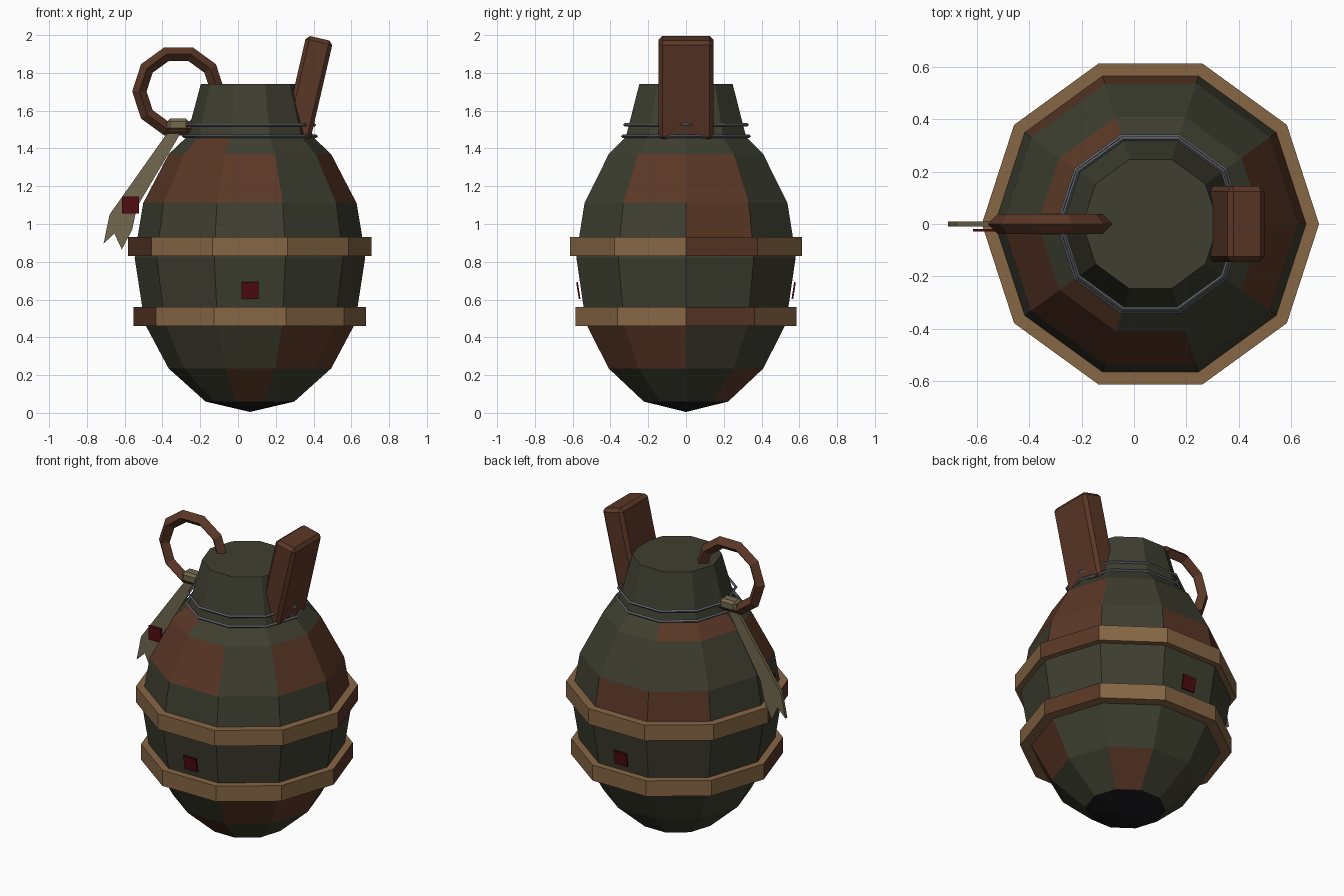
import bpy, bmesh
from math import sin, cos, tau, radians
from mathutils import Matrix, Vector

if "Cube" in bpy.data.objects:
    bpy.data.objects.remove(bpy.data.objects["Cube"])

SIDES = 10
AXIS_X = 0.063


def material(name, r, g, b):
    col = [((c / 255 + 0.055) / 1.055) ** 2.4 for c in (r, g, b)] + [1]
    m = bpy.data.materials.new(name)
    m.use_nodes = True
    m.diffuse_color = col
    m.node_tree.nodes["Principled BSDF"].inputs["Base Color"].default_value = col
    return m


OLIVE = material("olive", 62, 63, 48)
BROWN = material("rust brown", 90, 55, 38)
TAN = material("leather tan", 134, 102, 68)
CLOTH = material("faded cloth", 114, 104, 78)
RED = material("dark red", 80, 12, 16)
STEEL = material("wire grey", 92, 95, 100)
BLACK = material("soot black", 26, 26, 29)


def finish(name, bm, *mats):
    bmesh.ops.recalc_face_normals(bm, faces=bm.faces)
    me = bpy.data.meshes.new(name)
    bm.to_mesh(me)
    bm.free()
    ob = bpy.data.objects.new(name, me)
    for m in mats:
        me.materials.append(m)
    bpy.context.collection.objects.link(ob)
    return ob


def lathe(name, profile, mats, rule=lambda row, k: 0, closed=False):
    """Revolve (radius, z) points; rule picks a material per row and side."""
    bm = bmesh.new()
    rings = []
    for r, z in profile:
        if r == 0:
            rings.append([bm.verts.new((AXIS_X, 0, z))] * SIDES)
        else:
            rings.append([bm.verts.new((AXIS_X + r * cos(tau * k / SIDES),
                                        r * sin(tau * k / SIDES), z))
                          for k in range(SIDES)])
    if closed:
        rings.append(rings[0])
    for row, (a, b) in enumerate(zip(rings, rings[1:])):
        for k in range(SIDES):
            n = (k + 1) % SIDES
            corners = list(dict.fromkeys((a[k], a[n], b[n], b[k])))
            bm.faces.new(corners).material_index = rule(row, k)
    return finish(name, bm, *mats)


def box(name, size, place, mat, bevel=0.0):
    bm = bmesh.new()
    bmesh.ops.create_cube(bm, size=1, matrix=Matrix.Diagonal((*size, 1)))
    if bevel:
        bmesh.ops.bevel(bm, geom=bm.edges[:], offset=bevel, segments=1, affect='EDGES')
    bm.transform(place)
    return finish(name, bm, mat)


# Body: faceted egg with a tapered neck and camouflage patches
BODY = [(0, 0.005), (0.235, 0.06), (0.43, 0.235), (0.55, 0.46), (0.57, 0.56),
        (0.61, 0.82), (0.595, 0.93), (0.565, 1.11), (0.43, 1.37), (0.335, 1.46),
        (0.26, 1.74), (0, 1.74)]
PATCHES = {1: {1, 7}, 2: {8, 9}, 6: {0, 2, 3}, 7: {0, 5, 6, 7, 9}, 8: {3, 4, 6}}


def camo(row, k):
    if row == 0:
        return 2
    return int(k in PATCHES.get(row, ()))


lathe("body", BODY, (OLIVE, BROWN, BLACK), camo)

# Two bands around the body, each with two rust sides on the outer wall
for name, r, z in (("upper_band", 0.645, 0.83), ("lower_band", 0.615, 0.46)):
    lathe(name, [(r - 0.1, z), (r, z), (r, z + 0.1), (r - 0.1, z + 0.1)], (TAN, BROWN),
          lambda row, k: int(row == 1 and k in (0, 5)), closed=True)

# Wire loops around the neck
for name, r, z in (("lower_wire", 0.352, 1.465), ("upper_wire", 0.342, 1.525)):
    t = 0.009
    lathe(name, [(r - t, z), (r, z - t), (r + t, z), (r, z + t)], (STEEL,), closed=True)

# Leaning lever on the left of the neck
box("lever", (0.145, 0.29, 0.54),
    Matrix.Translation((0.372, 0, 1.72)) @ Matrix.Rotation(radians(13), 4, 'Y'),
    BROWN, 0.02)

# Pull ring: ten-sided loop with a diamond section
bm = bmesh.new()
R, T = 0.207, 0.038
loops = []
for k in range(SIDES):
    a = tau * k / SIDES
    loops.append([bm.verts.new((-0.315 + (R + dr) * cos(a), dy, 1.702 + (R + dr) * sin(a)))
                  for dr, dy in ((T, 0), (0, T), (-T, 0), (0, -T))])
for k in range(SIDES):
    a, b = loops[k], loops[(k + 1) % SIDES]
    for j in range(4):
        i = (j + 1) % 4
        bm.faces.new((a[j], a[i], b[i], b[j]))
finish("pull_ring", bm, BROWN)

# Cloth ribbon with a forked tail, hanging from a knot
bm = bmesh.new()
outline = [(-0.33, 1.52), (-0.39, 1.46), (-0.68, 1.05), (-0.712, 0.895), (-0.655, 0.95),
           (-0.615, 0.865), (-0.56, 0.97), (-0.535, 1.09), (-0.31, 1.47)]
face = bm.faces.new([bm.verts.new((x, -0.01, z)) for x, z in outline])
side = bmesh.ops.extrude_face_region(bm, geom=[face])
bmesh.ops.translate(bm, vec=(0, 0.02, 0),
                    verts=[v for v in side["geom"] if isinstance(v, bmesh.types.BMVert)])
finish("ribbon", bm, CLOTH)
box("knot", (0.115, 0.08, 0.065), Matrix.Translation((-0.318, 0, 1.525)), CLOTH, 0.015)

# Red patches: one on the ribbon, one each on the front and back of the body
box("ribbon_patch", (0.09, 0.009, 0.09), Matrix.Translation((-0.57, -0.024, 1.1)), RED)
for name, s in (("front_patch", -1), ("back_patch", 1)):
    box(name, (0.09, 0.009, 0.09),
        Matrix.Translation((AXIS_X, s * 0.57, 0.647)) @ Matrix.Rotation(radians(-s * 9), 4, 'X'),
        RED)
